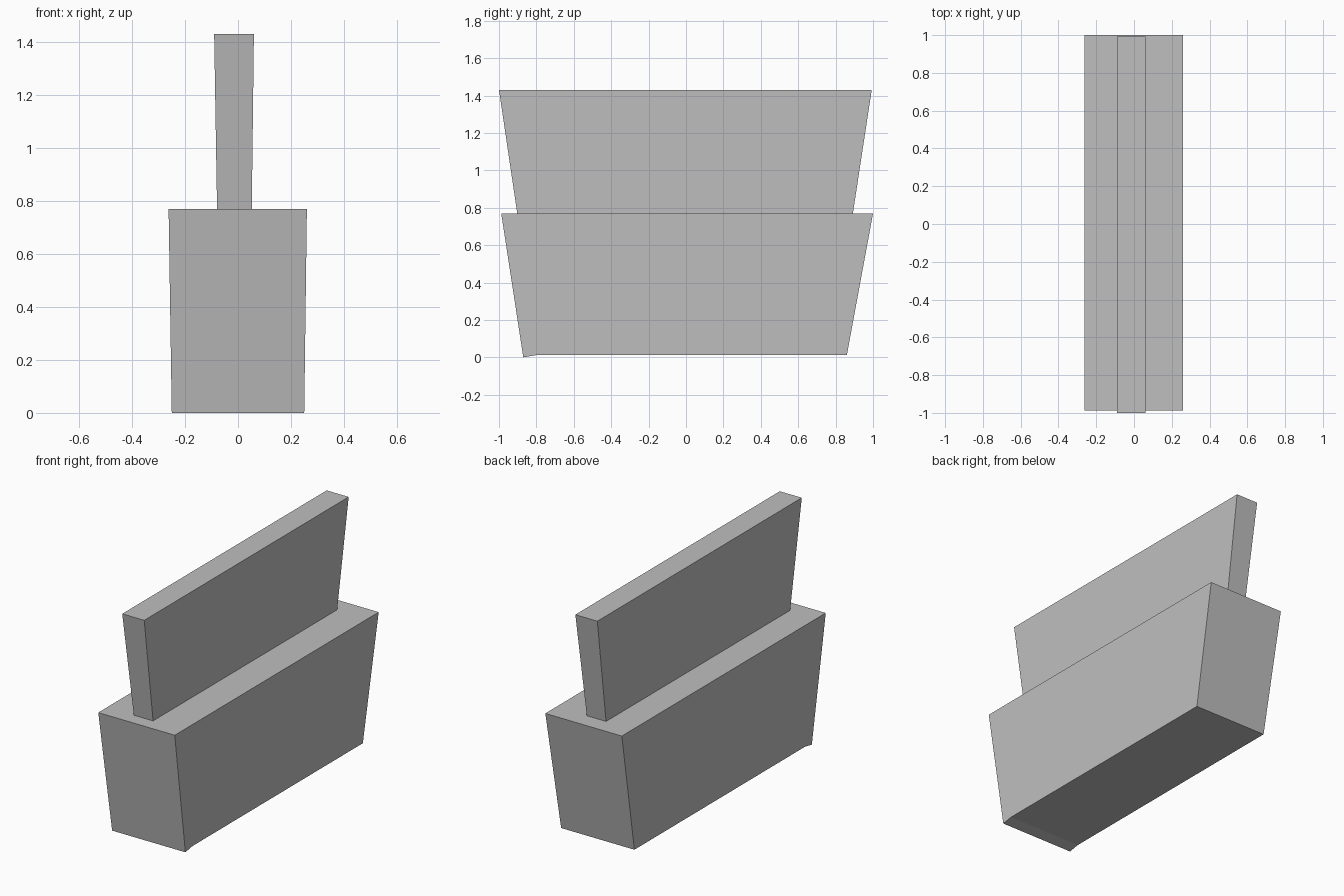
import bpy
import bmesh

cube = bpy.data.objects.get("Cube")
if cube:
    bpy.data.objects.remove(cube, do_unlink=True)

grey = bpy.data.materials.new("plain_grey")
grey.use_nodes = True
colour = (0.52, 0.52, 0.52, 1)
grey.diffuse_color = colour
grey.node_tree.nodes["Principled BSDF"].inputs["Base Color"].default_value = colour


def tapered_block(name, sections):
    """Loft rectangles given as (z, x_min, x_max, y_min, y_max), bottom to top."""
    bm = bmesh.new()
    rings = []
    for z, x0, x1, y0, y1 in sections:
        corners = ((x0, y0), (x1, y0), (x1, y1), (x0, y1))
        rings.append([bm.verts.new((x, y, z)) for x, y in corners])
    for low, high in zip(rings, rings[1:]):
        for i in range(4):
            j = (i + 1) % 4
            bm.faces.new((low[i], low[j], high[j], high[i]))
    bm.faces.new(rings[0][::-1])
    bm.faces.new(rings[-1])
    bmesh.ops.recalc_face_normals(bm, faces=bm.faces)
    mesh = bpy.data.meshes.new(name)
    bm.to_mesh(mesh)
    bm.free()
    mesh.materials.append(grey)
    obj = bpy.data.objects.new(name, mesh)
    bpy.context.collection.objects.link(obj)
    return obj


# Wide lower block, with its underside dipping slightly at the front edge
base = tapered_block("base_block", [
    (0.012, -0.25, 0.25, -0.87, 0.86),
    (0.77, -0.262, 0.26, -0.988, 1.0),
])
bm = bmesh.new()
bm.from_mesh(base.data)
bmesh.ops.bisect_plane(bm, geom=bm.verts[:] + bm.edges[:] + bm.faces[:],
                       plane_co=(0, -0.8, 0), plane_no=(0, 1, 0))
for v in bm.verts:
    if v.co.z < 0.1 and v.co.y < -0.85:
        v.co.z = 0
bm.to_mesh(base.data)
bm.free()

# Thin upright slab standing on the block
tapered_block("upper_slab", [
    (0.768, -0.079, 0.052, -0.902, 0.892),
    (1.43, -0.09, 0.06, -1.0, 0.993),
])
